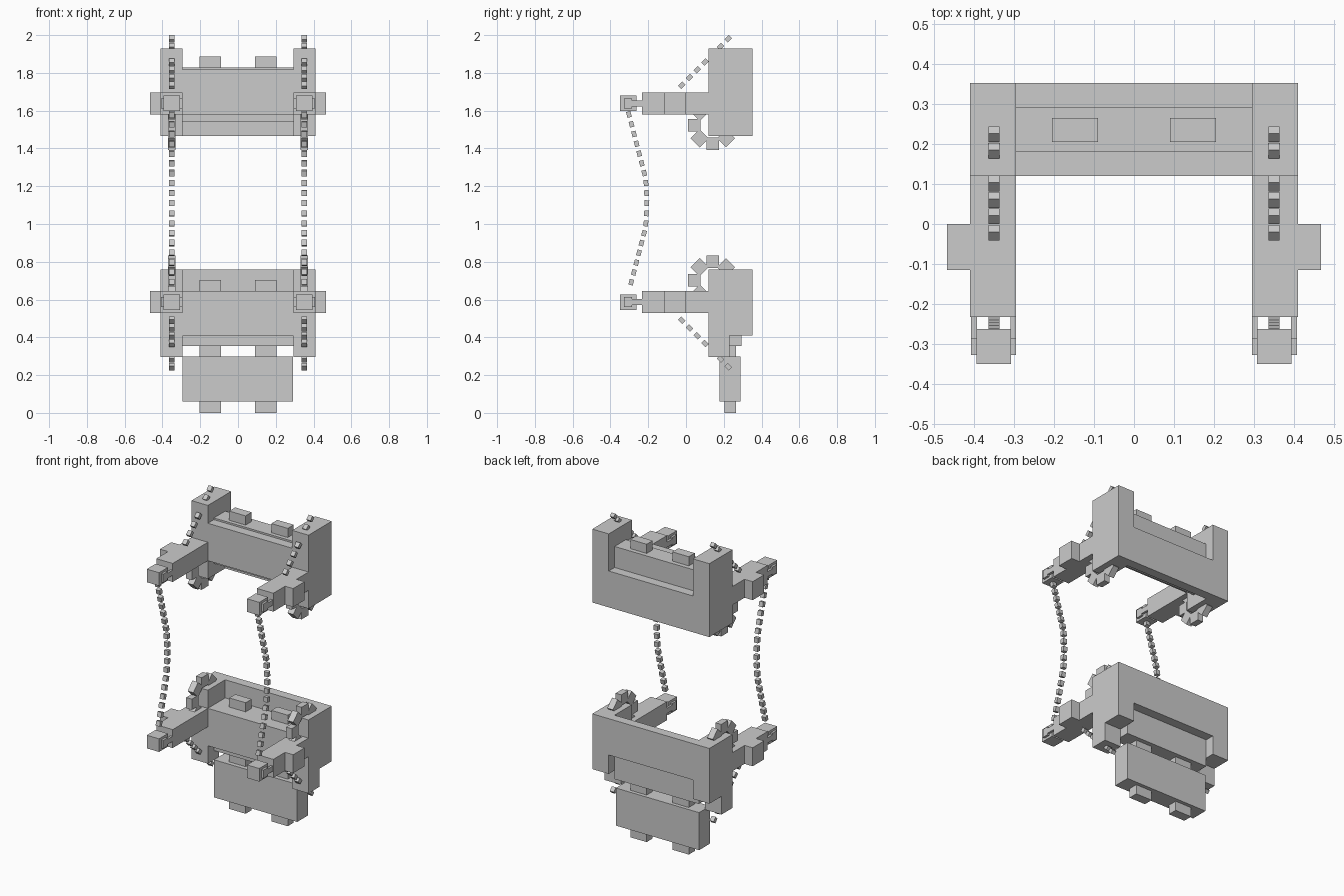
import bpy, math
from mathutils import Vector, Matrix

if "Cube" in bpy.data.objects:
    bpy.data.objects.remove(bpy.data.objects["Cube"])

MID = 1.1125  # the upper and lower units mirror about this height


def mesh_object(name, boxes):
    """One object from boxes given as (min, max, optional matrix)."""
    verts, faces = [], []
    for lo, hi, m in boxes:
        b = len(verts)
        for x in (lo[0], hi[0]):
            for y in (lo[1], hi[1]):
                for z in (lo[2], hi[2]):
                    verts.append(m @ Vector((x, y, z)))
        faces += [tuple(b + i for i in f) for f in
                  ((0, 1, 3, 2), (4, 6, 7, 5), (0, 4, 5, 1),
                   (2, 3, 7, 6), (0, 2, 6, 4), (1, 5, 7, 3))]
    me = bpy.data.meshes.new(name)
    me.from_pydata(verts, [], faces)
    ob = bpy.data.objects.new(name, me)
    bpy.context.collection.objects.link(ob)
    return ob


def box(x, y, z, lower=False):
    """Box from ranges; z ranges are for the upper unit."""
    if lower:
        z = (2 * MID - z[1], 2 * MID - z[0])
    return ((x[0], y[0], z[0]), (x[1], y[1], z[1]), Matrix.Identity(4))


def side_x(s, a, b):
    return (a, b) if s > 0 else (-b, -a)


def dash(x, y, z, angle, length=0.031):
    """Small link whose length runs along the angle in the YZ plane."""
    m = Matrix.Translation((x, y, z)) @ Matrix.Rotation(angle, 4, 'X')
    h = length / 2
    return ((-0.014, -h, -0.012), (0.014, h, 0.012), m)


def along(points, pitch):
    """Evenly spaced positions and headings along a YZ polyline."""
    carry, out = 0.0, []
    for a, b in zip(points, points[1:]):
        a, b = Vector(a), Vector(b)
        d = b - a
        t = carry
        while t <= d.length + 1e-5:
            p = a + d * (t / d.length)
            out.append((p.x, p.y, math.atan2(d.y, d.x)))
            t += pitch
        carry = t - d.length
    return out


def pegs(z):
    return [box(side_x(s, 0.09, 0.205), (0.205, 0.265), z) for s in (-1, 1)]


W = (-0.295, 0.295)
for lower in (False, True):
    unit = "lower" if lower else "upper"
    # front and back walls of the housing
    mesh_object(unit + "_front_wall", [box(W, (0.12, 0.18), (1.58, 1.817), lower)])
    mesh_object(unit + "_back_wall", [box(W, (0.293, 0.352), (1.465, 1.695), lower)])
    for s in (-1, 1):
        tag = unit + ("_right" if s > 0 else "_left")
        X = side_x(s, 0.295, 0.41)
        # end block, stepped on the lower unit
        if lower:
            parts = [box(X, (0.12, 0.352), (1.465, 1.815), True),
                     box(X, (0.12, 0.23), (1.815, 1.93), True)]
        else:
            parts = [box(X, (0.12, 0.352), (1.465, 1.93))]
        mesh_object(tag + "_end_block", parts)
        # forward arm with outer knob
        mesh_object(tag + "_arm", [
            box(X, (-0.232, 0.12), (1.58, 1.697), lower),
            box(side_x(s, 0.41, 0.467), (-0.115, 0.0), (1.58, 1.697), lower)])
        # two-pronged clip holding the tip
        prongs = []
        for a, b in ((0.295, 0.309), (0.393, 0.408)):
            px = side_x(s, a, b)
            prongs.append(box(px, (-0.285, -0.232), (1.622, 1.655), lower))
            prongs.append(box(px, (-0.328, -0.285), (1.612, 1.665), lower))
        mesh_object(tag + "_clip", prongs)
        mesh_object(tag + "_tip", [
            box(side_x(s, 0.308, 0.394), (-0.35, -0.262), (1.597, 1.68), lower)])
        # cog: ring of eight blocks
        cz = 0.702 if lower else 2 * MID - 0.702
        teeth = []
        for i in range(8):
            m = Matrix.Translation((s * 0.35, 0.142, cz)) @ Matrix.Rotation(i * math.pi / 4, 4, 'X')
            teeth.append(((-0.02, -0.034, 0.065), (0.02, 0.034, 0.132), m))
        mesh_object(tag + "_cog", teeth)
        # diagonal row of links
        diag = []
        for i in range(7):
            y, z = -0.022 + 0.041 * i, 1.734 + 0.041 * i
            if lower:
                diag.append(dash(s * 0.35, y, 2 * MID - z, -math.pi / 4))
            else:
                diag.append(dash(s * 0.35, y, z, math.pi / 4))
        mesh_object(tag + "_diagonal_links", diag)

# bowed strings between the upper and lower tips
half = [(-0.302, 1.58), (-0.255, 1.40), (-0.213, 1.24), (-0.207, MID)]
path = half + [(y, 2 * MID - z) for y, z in half[-2::-1]]
for s in (-1, 1):
    mesh_object("right_string" if s > 0 else "left_string",
                [dash(s * 0.35, y, z, a) for y, z, a in along(path, 0.0535)])

# core blocks with pegs on top
mesh_object("upper_core", [box(W, (0.18, 0.293), (1.54, 1.828))])
mesh_object("upper_pegs", pegs((1.828, 1.886)))
mesh_object("lower_core", [box(W, (0.18, 0.293), (0.355, 0.645))])
mesh_object("lower_pegs", pegs((0.645, 0.703)))

# hanging block with pegs above and below
mesh_object("hanging_block", [box((-0.293, 0.29), (0.178, 0.288), (0.06, 0.298))])
mesh_object("hanging_upper_pegs", pegs((0.298, 0.355)))
mesh_object("hanging_lower_pegs", pegs((0.0, 0.06)))
